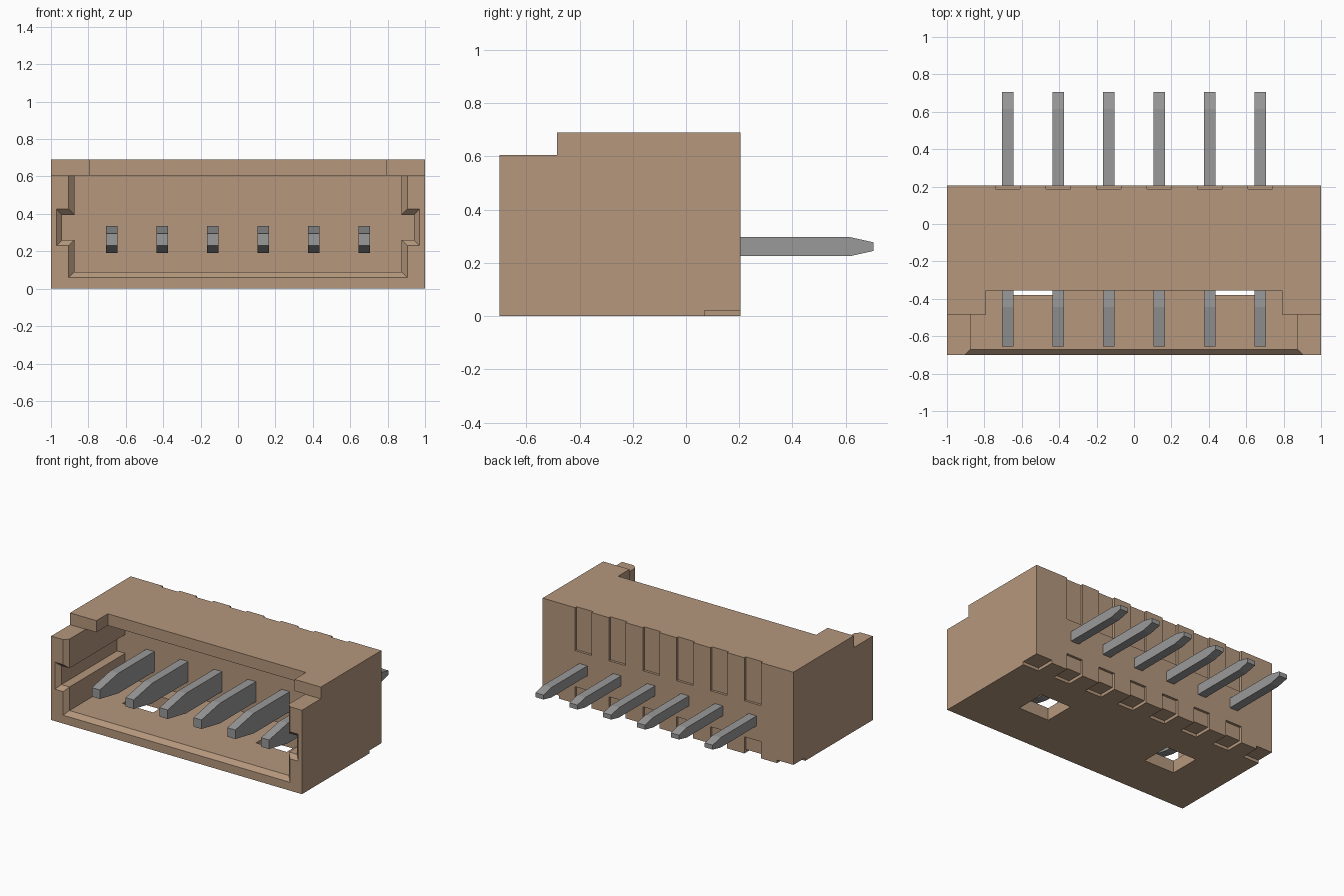
import bpy, bmesh

cube = bpy.data.objects.get("Cube")
if cube:
    bpy.data.objects.remove(cube)


def material(name, color):
    m = bpy.data.materials.new(name)
    m.use_nodes = True
    m.diffuse_color = (*color, 1)
    m.node_tree.nodes["Principled BSDF"].inputs["Base Color"].default_value = (*color, 1)
    return m


tan = material("tan plastic", (0.46, 0.31, 0.205))
grey = material("grey metal", (0.32, 0.32, 0.32))


def loft(name, sections, mat):
    """Closed solid through matching rings of points, capped at both ends."""
    bm = bmesh.new()
    rings = [[bm.verts.new(p) for p in s] for s in sections]
    for a, b in zip(rings, rings[1:]):
        for i in range(len(a)):
            j = (i + 1) % len(a)
            bm.faces.new((a[i], a[j], b[j], b[i]))
    bm.faces.new(rings[0])
    bm.faces.new(rings[-1])
    bmesh.ops.recalc_face_normals(bm, faces=bm.faces)
    mesh = bpy.data.meshes.new(name)
    bm.to_mesh(mesh)
    bm.free()
    mesh.materials.append(mat)
    ob = bpy.data.objects.new(name, mesh)
    bpy.context.collection.objects.link(ob)
    return ob


def rect(x0, x1, y, z0, z1):
    return [(x0, y, z0), (x1, y, z0), (x1, y, z1), (x0, y, z1)]


def box(name, x, y, z):
    return loft(name, [rect(*x, y[0], *z), rect(*x, y[1], *z)], tan)


def cut(target, cutter):
    """Subtract the cutter, bake the result and drop the cutter."""
    mod = target.modifiers.new("cut", 'BOOLEAN')
    mod.operation = 'DIFFERENCE'
    mod.solver = 'EXACT'
    mod.object = cutter
    bpy.context.view_layer.update()
    deps = bpy.context.evaluated_depsgraph_get()
    mesh = bpy.data.meshes.new_from_object(target.evaluated_get(deps))
    target.modifiers.clear()
    target.data = mesh
    bpy.data.objects.remove(cutter)


def mouth(y, grow):
    """Cavity outline with a guide slot in each side wall."""
    w, s = 0.875 + grow, 0.94 + grow
    low, high = 0.26 - grow, 0.395 + grow
    right = [(w, 0.09 - grow), (w, low), (s, low), (s, high), (w, high), (w, 0.606)]
    outline = right + [(-x, z) for x, z in reversed(right)]
    return [(x, y, z) for x, z in outline]


# Housing block with the lowered front edge and the notch in the roof
housing = box("housing", (-1, 1), (-0.7, 0.205), (0, 0.69))
cut(housing, box("front_step", (-1.1, 1.1), (-0.8, -0.485), (0.605, 0.8)))
cut(housing, box("roof_notch", (-0.79, 0.79), (-0.8, -0.355), (0.605, 0.8)))

# Hollow interior with a bevelled mouth
cut(housing, loft("cavity", [mouth(-0.71, 0.04), mouth(-0.67, 0), mouth(-0.035, 0)], tan))

# Floor windows and rear corner recesses
for s in (-1, 1):
    cut(housing, box("window", sorted((s * 0.41, s * 0.655)), (-0.38, -0.155), (-0.1, 0.2)))
    cut(housing, box("corner_recess", sorted((s * 0.87, s * 1.1)), (0.07, 0.3), (-0.1, 0.022)))

# Contacts, each with its rear grooves and underside recess
for i in range(6):
    x = (i - 2.5) * 0.27
    span = (x - 0.066, x + 0.066)
    cut(housing, box("upper_groove", span, (0.187, 0.3), (0.38, 0.8)))
    cut(housing, box("lower_groove", span, (0.187, 0.3), (-0.1, 0.12)))
    cut(housing, box("under_recess", span, (0.07, 0.3), (-0.1, 0.022)))

    steps = [(-0.655, 0.23, 0.295), (-0.445, 0.19, 0.335), (0.08, 0.19, 0.335),
             (0.08, 0.225, 0.297), (0.615, 0.225, 0.297), (0.705, 0.245, 0.277)]
    loft(f"contact_pin_{i + 1}",
         [rect(x - 0.032, x + 0.032, y, a, b) for y, a, b in steps], grey)
